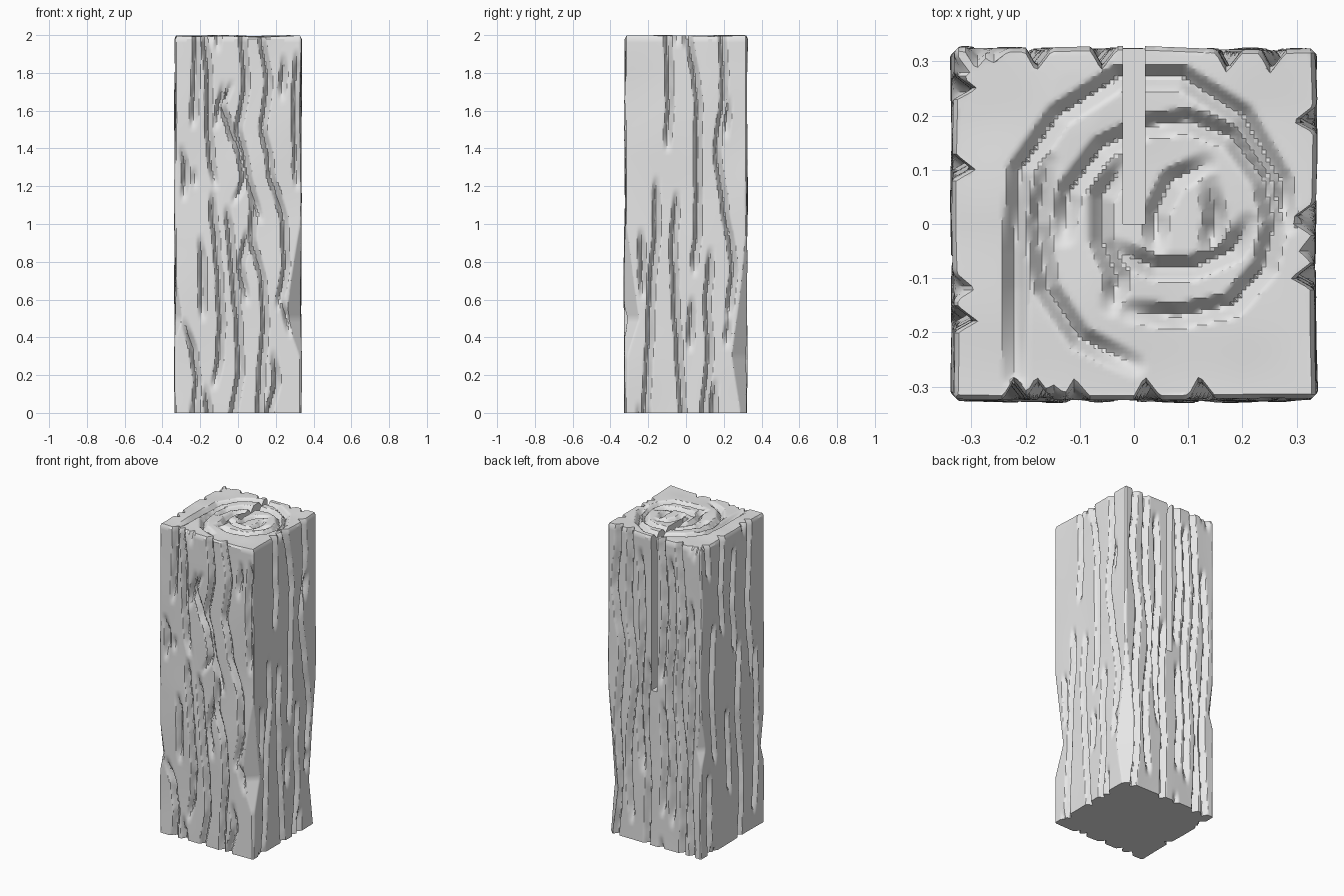
import bpy, bmesh, math, random
from mathutils import Vector, noise

random.seed(4)
HX, HY, TALL = 0.34, 0.33, 2.0      # half width, half depth, height
COLS, ROWS = 92, 100                # surface lattice

if "Cube" in bpy.data.objects:
    bpy.data.objects.remove(bpy.data.objects["Cube"])

# Grain grooves per side in hundredths: top height, bottom height, sideways path
FRONT = [
    (200, 150, (-22, -23, -24)),
    (200, 118, (-18, -16, -16, -15, -12)),
    (118, 12, (-14, -13, -11, -10, -9, -10, -13)),
    (176, 110, (-3, -9, -4, 1, 3, -3)),
    (110, 0, (-6, -4, -2, 0, 1, -3)),
    (200, 100, (2, 4, 0, 5, 12)),
    (200, 54, (12, 16, 13, 17, 24, 25, 21)),
    (192, 118, (31, 30, 31)),
    (98, 57, (5, 1, 5)),
    (115, 0, (8, 7, 13, 14, 12, 11)),
    (33, 0, (19, 20, 16)),
    (94, 48, (-20, -19, -19)),
    (50, 0, (-29, -24, -22, -23)),
    (15, 0, (-17, -16)),
    (142, 112, (-30, -28, -29)),
    (130, 119, (-23, -23)),
    (190, 165, (24, 23)),
    (175, 150, (-8, -12)),
    (62, 40, (22, 25, 28)),
]
RIGHT = [
    (200, 138, (-10, -9, -10)),
    (200, 72, (1, 6, 6, 6, 4)),
    (200, 48, (19, 20, 16, 20, 25, 22)),
    (125, 0, (-16, -16, -19, -20, -22)),
    (98, 60, (-24, -23)),
    (118, 0, (-5, -7, -6, -4, -2)),
    (88, 0, (13, 11, 12, 9)),
    (62, 32, (3, 2)),
    (52, 34, (22, 21)),
    (18, 0, (15, 14)),
    (168, 145, (22, 21)),
]
BACK = [
    (200, 0, (25, 28, 23, 26, 24, 27)),
    (200, 10, (17, 18, 14, 18, 16)),
    (190, 45, (10, 8, 11, 8)),
    (120, 0, (4, 6, 4, 5)),
    (200, 105, (-6, -8, -5)),
    (190, 15, (-12, -14, -11, -14, -13)),
    (200, 0, (-18, -21, -18, -22, -20)),
    (165, 0, (-26, -28, -25, -27)),
    (95, 20, (-6, -8, -6)),
]
LEFT = [
    (150, 55, (19, 21, 18)),
    (200, 135, (10, 12, 10)),
    (192, 118, (-2, 0, -3)),
    (130, 0, (-7, -5, -9, -8)),
    (200, 95, (-18, -16, -20)),
    (120, 8, (-23, -25, -22)),
    (55, 0, (24, 23)),
    (90, 30, (5, 3)),
    (200, 175, (25, 24)),
]
# Growth rings on the end grain, in hundredths
RINGS = [
    [(-22, -28), (-22, -5), (-21, 10), (-14, 20), (-3, 27), (9, 27), (20, 20), (27, 8), (28, 0)],
    [(-13, -2), (-12, 6), (-6, 14), (2, 18), (10, 19), (18, 16), (24, 8), (26, 0),
     (24, -8), (18, -15), (8, -17), (-1, -16)],
    [(-16, 11), (-18, 0), (-16, -12), (-10, -21), (0, -26)],
    [(-2, 11), (-6, 5), (-6, -3), (-3, -10), (-4, -15)],
    [(13, 11), (7, 8), (4, 2), (4, -4)],
    [(-3, -5), (4, -8), (11, -8), (18, -5), (21, 0)],
    [(14, 7), (15, 1), (14, -5)],
]


def chips(grooves):
    """Add short nicks along the upper and lower rims."""
    for top, bottom in ((200, 194), (200, 191), (7, 0), (5, 0)):
        u = random.randint(-30, 30)
        grooves.append((top, bottom, (u, u)))
    return grooves


def path_at(path, t):
    f = min(max(t, 0), 0.9999) * (len(path) - 1)
    i = int(f)
    k = f - i
    k = k * k * (3 - 2 * k) * 0.5 + k * 0.5
    return (path[i] * (1 - k) + path[i + 1] * k) / 100


def side_depth(grooves, seed, u, z):
    """How far a side is carved in at position u, height z."""
    swell = noise.noise(Vector((u * 3, z * 2.2, seed)))
    base = 0.006 + 0.009 * swell + 0.5 * max(0, z - TALL + 0.016)
    cut = 0
    for top, bottom, path in grooves:
        a, b = top / 100, bottom / 100
        if not b <= z <= a:
            continue
        fade = 1
        if top < 200:
            fade = min(fade, (a - z) / 0.1)
        if bottom > 0:
            fade = min(fade, (z - b) / 0.1)
        s = u - path_at(path, (a - z) / (a - b))
        s -= 0.006 * noise.noise(Vector((u, z * 9, seed + top)))
        wall = 0.02 if s < 0 else 0.028
        cut = max(cut, fade * 0.036 * (1 - abs(s) / wall))
    return max(0, base) + cut


def ring_depth(x, y):
    """How far the end grain is carved down."""
    p = Vector((x, y))
    cut = 0
    for a, b, first, last in SEGMENTS:
        d = b - a
        t = min(max((p - a).dot(d) / d.length_squared, 0), 1)
        fade = 1
        if first:
            fade = min(fade, 0.3 + t)
        if last:
            fade = min(fade, 1.3 - t)
        gap = (p - a - d * t).length
        cut = max(cut, fade * 0.034 * (1 - gap / 0.024))
    return max(0, 0.004 + 0.008 * noise.noise(Vector((x * 5, y * 5, 3)))) + cut


SEGMENTS = []
for ring in RINGS:
    pts = [Vector(p) / 100 for p in ring]
    for i in range(len(pts) - 1):
        SEGMENTS.append((pts[i], pts[i + 1], i == 0, i == len(pts) - 2))
for side in (FRONT, RIGHT, BACK, LEFT):
    chips(side)


def bump(z, low, mid, high):
    """Rises from low to mid, falls from mid to high."""
    return max(0, min((z - low) / (mid - low), (high - z) / (high - mid)))


def carve(p):
    x, y, z = p
    near = 0.09
    nx, ny, nz = x, y, z
    if x > HX - near:
        nx = min(nx, HX - side_depth(RIGHT, 1, y, z))
    if x < near - HX:
        nx = max(nx, side_depth(LEFT, 2, y, z) - HX)
    if y > HY - near:
        ny = min(ny, HY - side_depth(BACK, 5, x, z))
    if y < near - HY:
        ny = max(ny, side_depth(FRONT, 7, x, z) - HY)
    if z > TALL - near:
        nz = min(nz, TALL - ring_depth(x, y))
    # Broken and worn corners
    for sx, sy, worn in ((1, 1, 0.07 * bump(z, -0.2, 0.3, 0.95)),
                         (1, -1, 0.07 * bump(z, 0.3, 0.5, 1.0)),
                         (-1, -1, 0.03 * bump(z, 0.4, 0.5, 0.7)),
                         (-1, 1, 0.03 * bump(z, 0.6, 0.7, 0.9))):
        over = sx * nx + sy * ny - (HX + HY - 0.02 - worn)
        if over > 0:
            nx -= sx * over / 2
            ny -= sy * over / 2
    return Vector((nx, ny, nz))


def sheet(bm, nu, nv, place):
    """Add one lattice face of the block."""
    grid = [[bm.verts.new(place(2 * i / nu - 1, 2 * j / nv - 1))
             for j in range(nv + 1)] for i in range(nu + 1)]
    for i in range(nu):
        for j in range(nv):
            bm.faces.new((grid[i][j], grid[i + 1][j], grid[i + 1][j + 1], grid[i][j + 1]))


# Block of wood
bm = bmesh.new()
half = TALL / 2
for s in (1, -1):
    sheet(bm, COLS, ROWS, lambda u, v: (s * HX, s * u * HY, half + v * half))
    sheet(bm, COLS, ROWS, lambda u, v: (-s * u * HX, s * HY, half + v * half))
    sheet(bm, COLS, COLS, lambda u, v: (s * u * HX, v * HY, half + s * half))
bmesh.ops.remove_doubles(bm, verts=bm.verts, dist=0.0005)
for vert in bm.verts:
    vert.co = carve(vert.co)
bmesh.ops.remove_doubles(bm, verts=bm.verts, dist=0.0005)
bmesh.ops.recalc_face_normals(bm, faces=bm.faces)
mesh = bpy.data.meshes.new("wooden_beam")
bm.to_mesh(mesh)
bm.free()
beam = bpy.data.objects.new("wooden_beam", mesh)
bpy.context.collection.objects.link(beam)

wood = bpy.data.materials.new("pale_grey")
wood.use_nodes = True
wood.diffuse_color = (0.8, 0.8, 0.8, 1)
wood.node_tree.nodes["Principled BSDF"].inputs["Base Color"].default_value = wood.diffuse_color
mesh.materials.append(wood)

# Drying split from the heart to the back
bpy.ops.mesh.primitive_cube_add(size=1, location=(0, 0.2, 1.55))
cutter = bpy.context.object
cutter.name = "split_cutter"
cutter.scale = (0.04, 0.4, 1.1)
cutter.hide_render = True
cutter.hide_set(True)
split = beam.modifiers.new("split", "BOOLEAN")
split.operation = "DIFFERENCE"
split.object = cutter
split.solver = "EXACT"

bpy.context.view_layer.objects.active = beam
beam.select_set(True)
bpy.ops.object.modifier_apply(modifier="split")
bpy.data.objects.remove(cutter)
bpy.ops.object.shade_smooth_by_angle(angle=math.radians(30))
